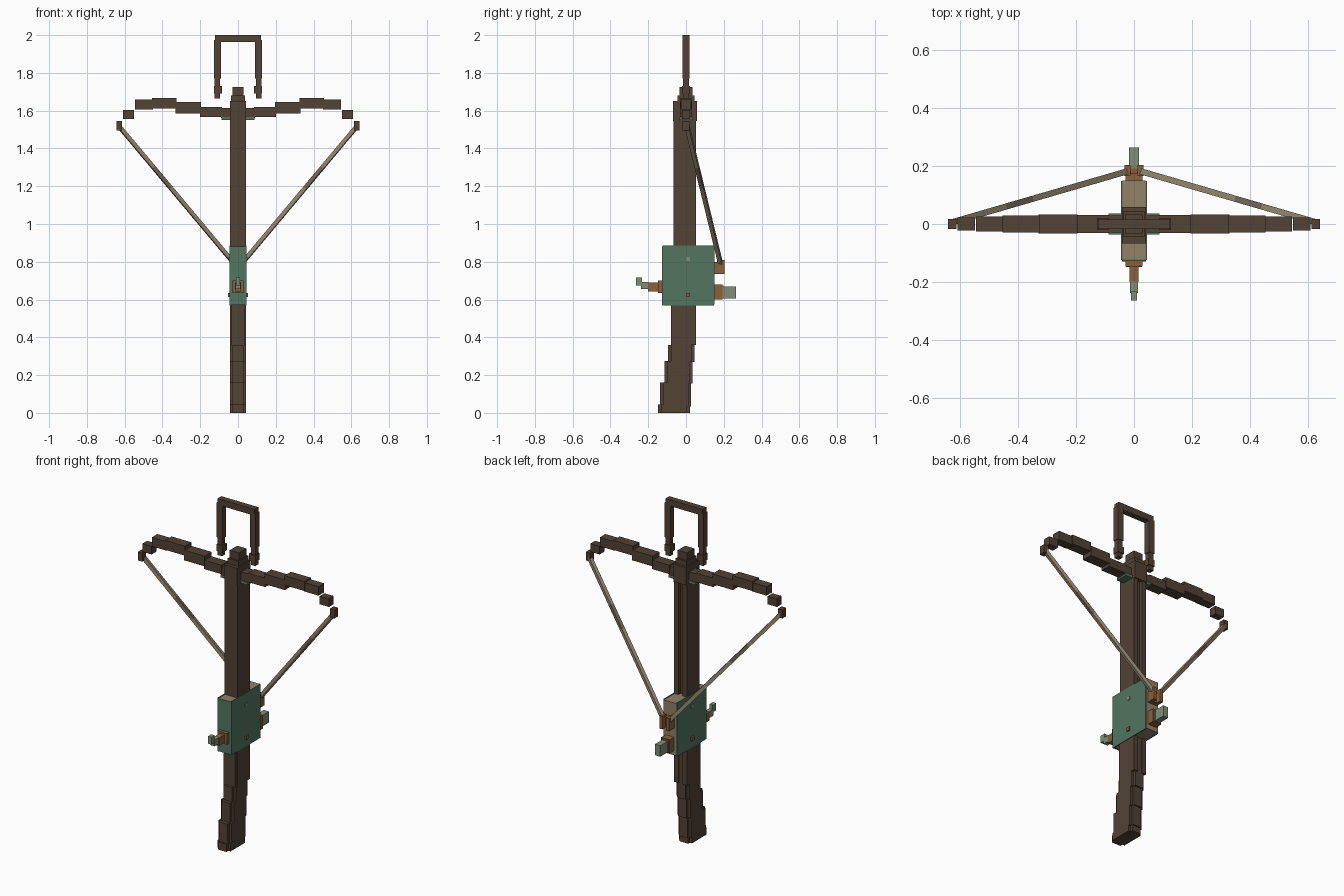
import bpy
from mathutils import Vector

cube = bpy.data.objects.get("Cube")
if cube:
    bpy.data.objects.remove(cube, do_unlink=True)


def material(name, r, g, b):
    m = bpy.data.materials.new(name)
    m.use_nodes = True
    m.diffuse_color = (r, g, b, 1)
    m.node_tree.nodes["Principled BSDF"].inputs["Base Color"].default_value = (r, g, b, 1)
    return m


WOOD = material("dark wood", 0.085, 0.054, 0.036)
GREEN = material("verdigris", 0.085, 0.18, 0.12)
PALE = material("pale verdigris", 0.22, 0.27, 0.18)
TAN = material("tan brass", 0.29, 0.22, 0.13)
COPPER = material("copper", 0.25, 0.12, 0.045)
CORD = material("cord", 0.30, 0.25, 0.16)
DARK_CORD = material("dark cord", 0.17, 0.14, 0.095)


def box(name, x, y, z, mat):
    """Box spanning the (low, high) range given on each axis."""
    bpy.ops.mesh.primitive_cube_add(size=1, location=[sum(r) / 2 for r in (x, y, z)])
    ob = bpy.context.object
    ob.name = name
    ob.scale = [r[1] - r[0] for r in (x, y, z)]
    bpy.ops.object.transform_apply(location=False, rotation=False, scale=True)
    ob.data.materials.append(mat)
    return ob


def pair(name, x, y, z, mat):
    """The same box on the left (+x) and right (-x)."""
    box("left_" + name, x, y, z, mat)
    box("right_" + name, (-x[1], -x[0]), y, z, mat)


def rod(name, a, b, width, mat):
    """Square rod between two points."""
    a, b = Vector(a), Vector(b)
    h, l = width / 2, (b - a).length / 2
    ob = box(name, (-h, h), (-h, h), (-l, l), mat)
    ob.location = (a + b) / 2
    ob.rotation_euler = (b - a).to_track_quat("Z", "Y").to_euler()


W = 0.042

# Barrel with a string groove down the back
box("barrel", (-W, W), (-0.065, 0.02), (0.36, 1.65), WOOD)
pair("rail", (0.014, W), (0.02, 0.052), (0.36, 1.65), WOOD)
box("groove_floor", (-0.014, 0.014), (0.02, 0.03), (0.36, 1.6), WOOD)
box("lower_grip", (-0.038, 0.038), (-0.08, 0.045), (0.36, 0.58), WOOD)
box("head_block", (-W, W), (-0.068, 0.058), (1.545, 1.65), WOOD)
box("head_step", (-0.036, 0.036), (-0.045, 0.045), (1.65, 1.68), WOOD)
box("head_cap", (-0.03, 0.03), (-0.035, 0.035), (1.68, 1.725), WOOD)

# Stepped butt sweeping forward
for i, (front, back, low, high) in enumerate([
        (-0.095, 0.045, 0.27, 0.36), (-0.115, 0.035, 0.155, 0.275),
        (-0.138, 0.027, 0.035, 0.16), (-0.148, 0.02, 0, 0.045)]):
    box(f"butt_core_{i}", (-0.028, 0.028), (front, back), (low, high), WOOD)
    box(f"butt_side_{i}", (-W, W), (front + 0.018, back - 0.015), (low, high), WOOD)

# Stirrup
box("stirrup_bar", (-0.122, 0.122), (-0.018, 0.018), (1.963, 2.0), WOOD)
pair("stirrup_arm", (0.09, 0.127), (-0.018, 0.018), (1.77, 1.975), WOOD)
pair("stirrup_foot", (0.094, 0.124), (-0.015, 0.015), (1.665, 1.77), WOOD)
pair("stirrup_collar", (0.086, 0.127), (-0.02, 0.02), (1.69, 1.73), WOOD)

# Bow limbs in steps: x range, half depth, z range
limbs = [(0.04, 0.09, 0.03, 1.56, 1.615), (0.085, 0.2, 0.031, 1.567, 1.62),
         (0.195, 0.33, 0.033, 1.585, 1.645), (0.325, 0.455, 0.03, 1.612, 1.668),
         (0.45, 0.545, 0.026, 1.607, 1.66), (0.55, 0.61, 0.022, 1.556, 1.604),
         (0.613, 0.643, 0.018, 1.495, 1.545)]
for i, (x0, x1, d, z0, z1) in enumerate(limbs):
    pair(f"limb_{i}", (x0, x1), (-d, d), (z0, z1), WOOD)
pair("limb_clamp", (0.03, 0.088), (-0.037, 0.037), (1.55, 1.567), GREEN)

# Bow string with a darker worn section
for side, s in (("left", 1), ("right", -1)):
    tip, nock = Vector((0.632 * s, 0.005, 1.52)), Vector((0.02 * s, 0.183, 0.79))
    cuts = [0, 0.3, 0.45, 1]
    for i, mat in enumerate((CORD, DARK_CORD, CORD)):
        rod(f"{side}_string_{i}", tip.lerp(nock, cuts[i]), tip.lerp(nock, cuts[i + 1]), 0.021, mat)

# Lock housing: brass body, green side plates and front
box("lock_body", (-0.039, 0.039), (-0.122, 0.151), (0.573, 0.882), TAN)
pair("lock_plate", (0.039, 0.045), (-0.125, 0.148), (0.568, 0.885), GREEN)
box("lock_front", (-0.039, 0.039), (-0.127, -0.121), (0.57, 0.882), GREEN)
pair("upper_pin", (0.04, 0.049), (0.0, 0.02), (0.805, 0.825), PALE)
pair("lower_pin", (0.04, 0.054), (0.0, 0.022), (0.613, 0.635), COPPER)

# Forked nut holding the string
box("nut_base", (-0.03, 0.03), (0.148, 0.175), (0.735, 0.80), COPPER)
pair("nut_prong", (0.012, 0.032), (0.165, 0.203), (0.735, 0.81), COPPER)

# Rear sight lever
box("lever_base", (-0.028, 0.028), (0.148, 0.192), (0.60, 0.68), COPPER)
box("lever_cover", (-0.022, 0.022), (0.185, 0.198), (0.605, 0.675), TAN)
box("lever_tip", (-0.017, 0.017), (0.19, 0.265), (0.605, 0.67), PALE)

# Trigger on the front
box("trigger_base", (-0.03, 0.03), (-0.147, -0.125), (0.635, 0.70), COPPER)
box("trigger_arm", (-0.015, 0.015), (-0.2, -0.145), (0.642, 0.69), COPPER)
box("trigger_bend", (-0.013, 0.013), (-0.238, -0.198), (0.655, 0.692), PALE)
box("trigger_tip", (-0.011, 0.011), (-0.265, -0.233), (0.675, 0.718), PALE)
